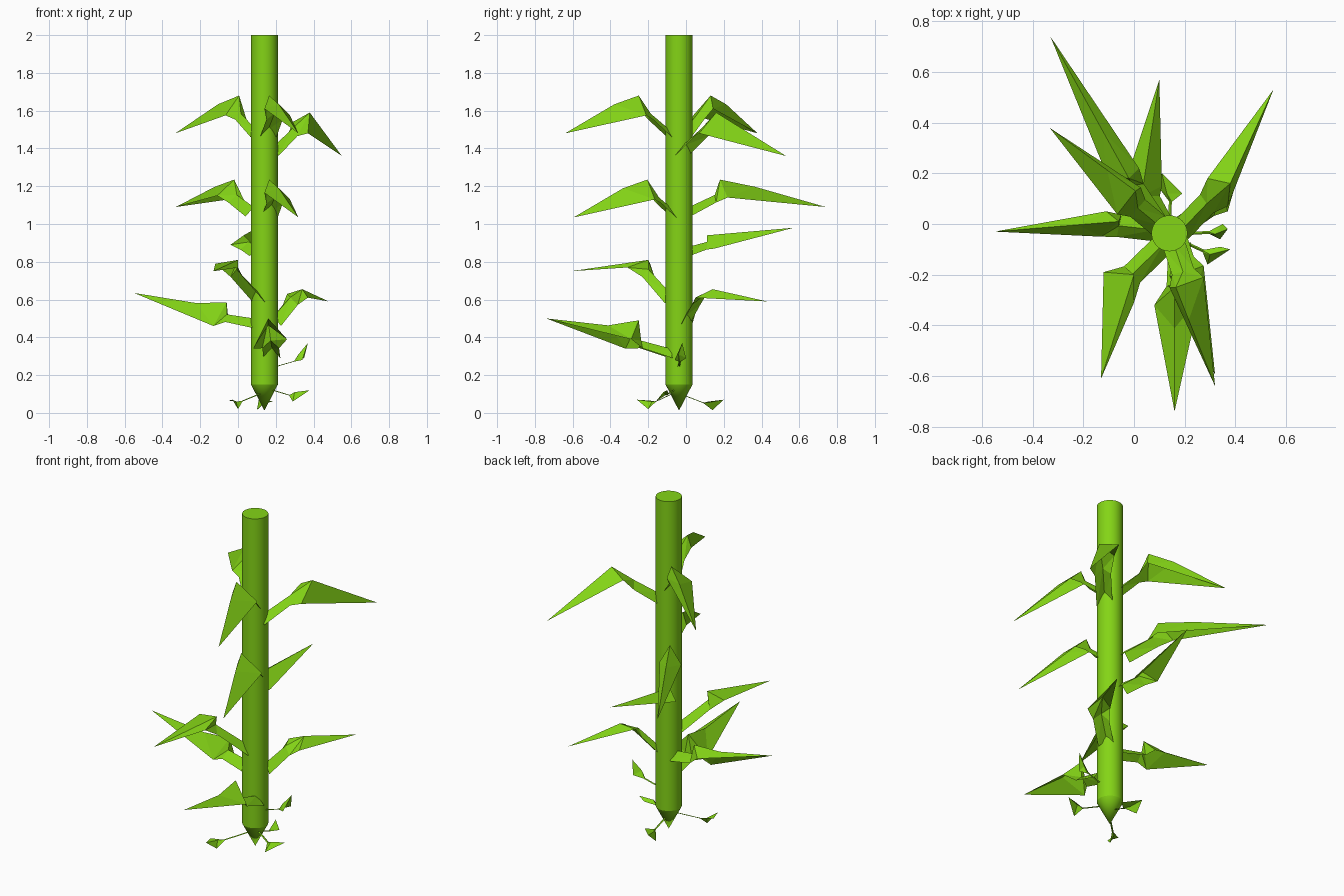
import bpy, bmesh, math
from mathutils import Vector, Matrix

if "Cube" in bpy.data.objects:
    bpy.data.objects.remove(bpy.data.objects["Cube"])

AXIS = Vector((0.14, -0.037, 0))

green = bpy.data.materials.new("leaf_green")
green.diffuse_color = (0.23, 0.66, 0.008, 1)
green.use_nodes = True
green.node_tree.nodes["Principled BSDF"].inputs["Base Color"].default_value = green.diffuse_color


def make_object(name, bm):
    mesh = bpy.data.meshes.new(name)
    bm.to_mesh(mesh)
    bm.free()
    mesh.materials.append(green)
    obj = bpy.data.objects.new(name, mesh)
    bpy.context.collection.objects.link(obj)
    return obj


def leaf(name, pts, root_width, rise, bulge=0.0, turn=0.0, shift=(0, 0, 0)):
    """Folded blade: roof-shaped stem rising to a knee, then tapering to a tip."""
    root, left, ridge, right, tip = [Vector(p) for p in pts]
    side = left - right
    side.z = 0
    side = side.normalized() * root_width / 2
    centre = Vector((AXIS.x, AXIS.y, root.z))
    root = root.lerp(centre, 0.2)
    # Stem waist just inside the blade's broad end
    mid = root.lerp((left + right) / 2, 0.7)
    top = root + Vector((0, 0, rise))
    mid_top = mid + Vector((0, 0, rise * 0.8))
    shoulder = ridge.lerp(tip, 0.33) + Vector((0, 0, bulge))
    bm = bmesh.new()
    rl, rt, rr, ml, mt, mr, l, c, r, s, t = [bm.verts.new(p) for p in (
        root + side, top, root - side, mid + side, mid_top, mid - side,
        left, ridge, right, shoulder, tip)]
    for f in ((rl, rt, mt), (rl, mt, ml), (rt, rr, mr), (rt, mr, mt),
              (ml, mt, c), (ml, c, l), (mt, mr, r), (mt, r, c),
              (l, c, s), (c, r, s), (l, s, t), (s, r, t)):
        bm.faces.new(f)
    bmesh.ops.reverse_faces(bm, faces=bm.faces)
    bmesh.ops.recalc_face_normals(bm, faces=bm.faces)
    if sum(f.normal.z * f.calc_area() for f in bm.faces) < 0:
        bmesh.ops.reverse_faces(bm, faces=bm.faces)
    spin = (Matrix.Translation(AXIS + Vector(shift)) @ Matrix.Rotation(math.radians(turn), 4, 'Z')
            @ Matrix.Translation(-AXIS))
    bmesh.ops.transform(bm, matrix=spin, verts=bm.verts)
    return make_object(name, bm)


# Stalk: straight cylinder ending in a pointed foot
bm = bmesh.new()
N = 32
rings = []
for z in (0.15, 2.0):
    rings.append([bm.verts.new(AXIS + Vector((0.071 * math.cos(2 * math.pi * i / N),
                                              0.071 * math.sin(2 * math.pi * i / N), z)))
                  for i in range(N)])
foot = bm.verts.new(AXIS + Vector((0, 0, 0.012)))
for i in range(N):
    j = (i + 1) % N
    bm.faces.new((rings[0][i], rings[0][j], rings[1][j], rings[1][i]))
    bm.faces.new((foot, rings[0][j], rings[0][i]))
bm.faces.new(rings[1])
stalk = make_object("stalk", bm)
bpy.context.view_layer.objects.active = stalk
stalk.select_set(True)
bpy.ops.object.shade_smooth_by_angle(angle=math.radians(25))

# Drooping leaf used three times around the upper stalk
droop = [(0.165, -0.10, 1.46), (0.14, -0.25, 1.61), (0.165, -0.25, 1.68),
         (0.275, -0.21, 1.575), (0.32, -0.64, 1.48)]
leaf("upper_front_leaf", droop, 0.09, 0.04, bulge=0.02)
leaf("upper_back_leaf", droop, 0.09, 0.04, bulge=0.02, turn=212)
leaf("middle_front_leaf", droop, 0.09, 0.04, bulge=0.02, shift=(0, 0.045, -0.445))

# Individual leaves: ridge bulge, then root, left edge, ridge, right edge, tip
leaves = {
    "upper_right_leaf": (0.0, [(0.20, -0.02, 1.36), (0.37, 0.07, 1.48), (0.38, 0.16, 1.59),
                               (0.29, 0.18, 1.54), (0.55, 0.53, 1.36)]),
    "middle_back_leaf": (0.01, [(0.07, 0.03, 1.04), (0.02, 0.22, 1.14), (-0.02, 0.18, 1.235),
                                (-0.11, 0.20, 1.15), (-0.33, 0.74, 1.09)]),
    "back_leaf": (0.0, [(0.10, 0.03, 0.83), (0.11, 0.15, 0.87), (0.03, 0.11, 0.94),
                        (-0.04, 0.15, 0.89), (0.10, 0.57, 0.98)]),
    "front_left_leaf": (0.0, [(0.11, -0.09, 0.58), (-0.12, -0.19, 0.79), (0.0, -0.20, 0.81),
                              (0.0, -0.31, 0.77), (-0.13, -0.61, 0.75)]),
    "low_front_leaf": (-0.03, [(0.19, -0.09, 0.29), (0.08, -0.32, 0.34), (0.16, -0.25, 0.49),
                               (0.26, -0.29, 0.39), (0.16, -0.74, 0.50)]),
    "left_leaf": (-0.02, [(0.07, -0.02, 0.45), (-0.11, 0.05, 0.53), (-0.06, 0.01, 0.585),
                          (-0.13, -0.05, 0.46), (-0.55, -0.03, 0.635)]),
    "right_leaf": (0.0, [(0.20, 0.0, 0.46), (0.37, 0.05, 0.61), (0.34, 0.14, 0.655),
                         (0.26, 0.11, 0.63), (0.48, 0.43, 0.59)]),
}
for name, (bulge, pts) in leaves.items():
    leaf(name, pts, 0.09, 0.05, bulge)

# Small shoots around the foot of the stalk
shoots = [
    [(0.20, -0.04, 0.24), (0.34, -0.06, 0.28), (0.32, -0.04, 0.31), (0.35, 0.0, 0.29), (0.37, -0.02, 0.37)],
    [(0.19, -0.07, 0.12), (0.29, -0.16, 0.06), (0.30, -0.12, 0.11), (0.34, -0.09, 0.10), (0.38, -0.10, 0.12)],
    [(0.11, -0.08, 0.10), (-0.05, -0.19, 0.065), (-0.01, -0.18, 0.06), (0.0, -0.20, 0.02), (-0.03, -0.26, 0.07)],
    [(0.14, 0.0, 0.09), (0.19, 0.12, 0.06), (0.13, 0.12, 0.055), (0.10, 0.14, 0.015), (0.11, 0.20, 0.07)],
]
for i, pts in enumerate(shoots):
    leaf(f"small_shoot_{i + 1}", pts, 0.012, 0.004)
